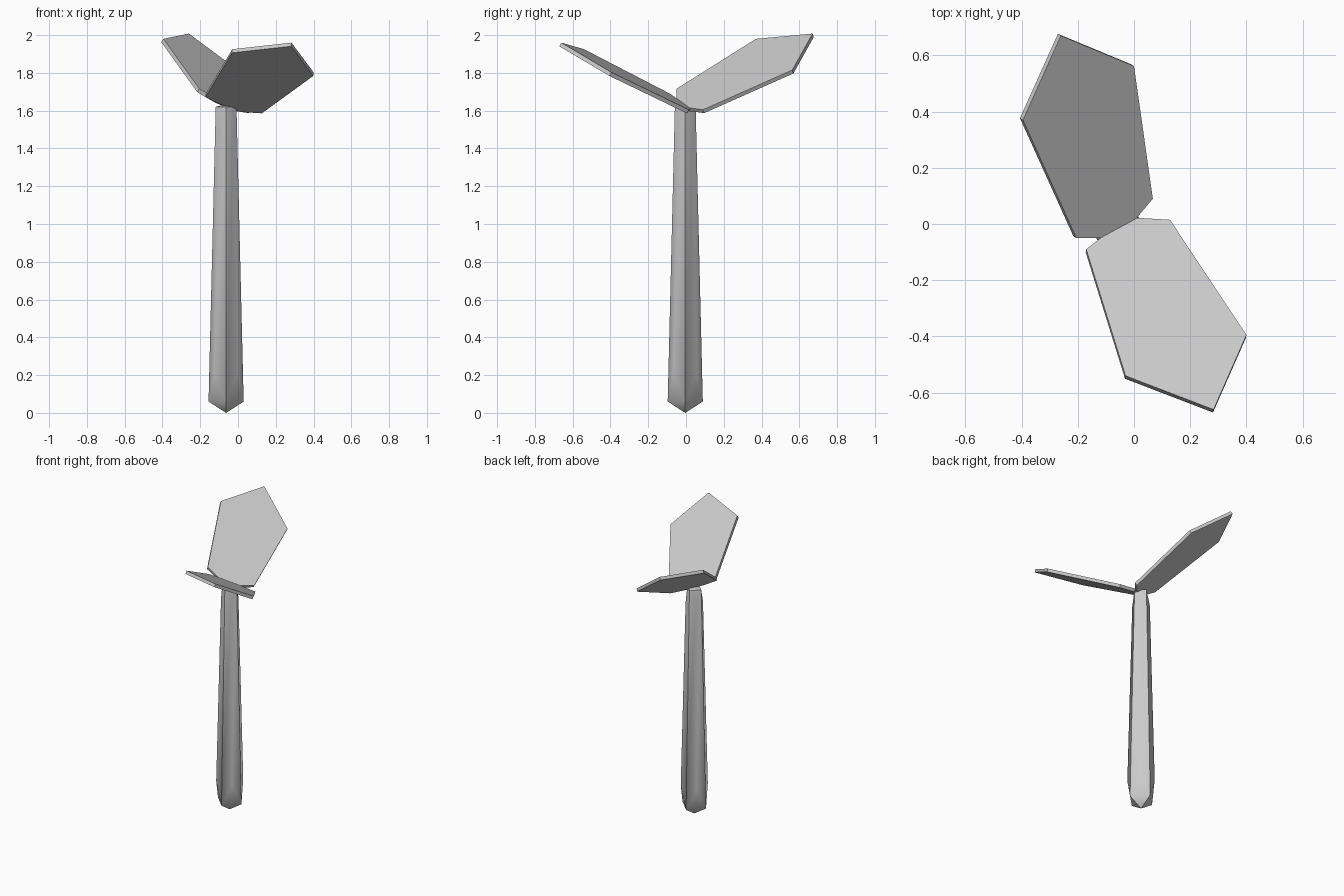
import bpy, bmesh, math
from mathutils import Vector

if "Cube" in bpy.data.objects:
    bpy.data.objects.remove(bpy.data.objects["Cube"])


def add_object(name, bm, smooth=None):
    bmesh.ops.recalc_face_normals(bm, faces=bm.faces[:])
    mesh = bpy.data.meshes.new(name)
    bm.to_mesh(mesh)
    bm.free()
    obj = bpy.data.objects.new(name, mesh)
    bpy.context.collection.objects.link(obj)
    if smooth:
        bpy.ops.object.select_all(action='DESELECT')
        obj.select_set(True)
        bpy.context.view_layer.objects.active = obj
        bpy.ops.object.shade_smooth_by_angle(angle=math.radians(smooth))
    return obj


# Stem: tapered eight-sided shaft, with staggered side ends and faceted tips
def stem(cx, cy):
    def radius(z):
        return 0.093 - 0.038 * (z - 0.06) / 1.56

    bm = bmesh.new()
    low, high = [], []
    for i in range(8):
        a = i * math.pi / 4
        d = Vector((math.cos(a), math.sin(a), 0))
        z0, z1 = (0.06, 1.62) if i % 2 == 0 else (0.21, 1.52)
        for z, ring in ((z0, low), (z1, high)):
            ring.append(bm.verts.new(Vector((cx, cy, z)) + d * radius(z)))
    for i in range(8):
        j = (i + 1) % 8
        bm.faces.new((low[i], low[j], high[j], high[i]))
    for ring, tip_z in ((low, 0.0), (high, 1.635)):
        tip = bm.verts.new((cx, cy, tip_z))
        for i in range(0, 8, 2):
            a, b, c = ring[i], ring[i + 1], ring[(i + 2) % 8]
            bm.faces.new((a, b, c))
            bm.faces.new((a, c, tip))
    return add_object("stem", bm, 40)


# Leaf: flat angular outline lying on a sloped plane, given thickness
def leaf(name, outline, origin, slope_x, slope_y, thick=0.022):
    ox, oy, oz = origin
    normal = Vector((-slope_x, -slope_y, 1)).normalized()
    bm = bmesh.new()
    verts = [bm.verts.new((x, y, oz + slope_x * (x - ox) + slope_y * (y - oy)))
             for x, y in outline]
    face = bm.faces.new(verts)
    ext = bmesh.ops.extrude_face_region(bm, geom=[face], use_keep_orig=True)
    for v in ext["geom"]:
        if isinstance(v, bmesh.types.BMVert):
            v.co -= normal * thick
    return add_object(name, bm)


stem(-0.063, -0.004)

leaf("back_leaf",
     [(-0.26, 0.67), (0.0, 0.562), (0.067, 0.09), (0.0, 0.01),
      (-0.11, -0.05), (-0.205, -0.05), (-0.395, 0.37)],
     (0.067, 0.09, 1.605), -0.594, 0.36)

leaf("front_leaf",
     [(0.40, -0.395), (0.128, 0.015), (0.01, 0.022), (-0.12, -0.05),
      (-0.17, -0.09), (-0.03, -0.54), (0.283, -0.66)],
     (0.128, 0.015, 1.605), -0.10, -0.549)
